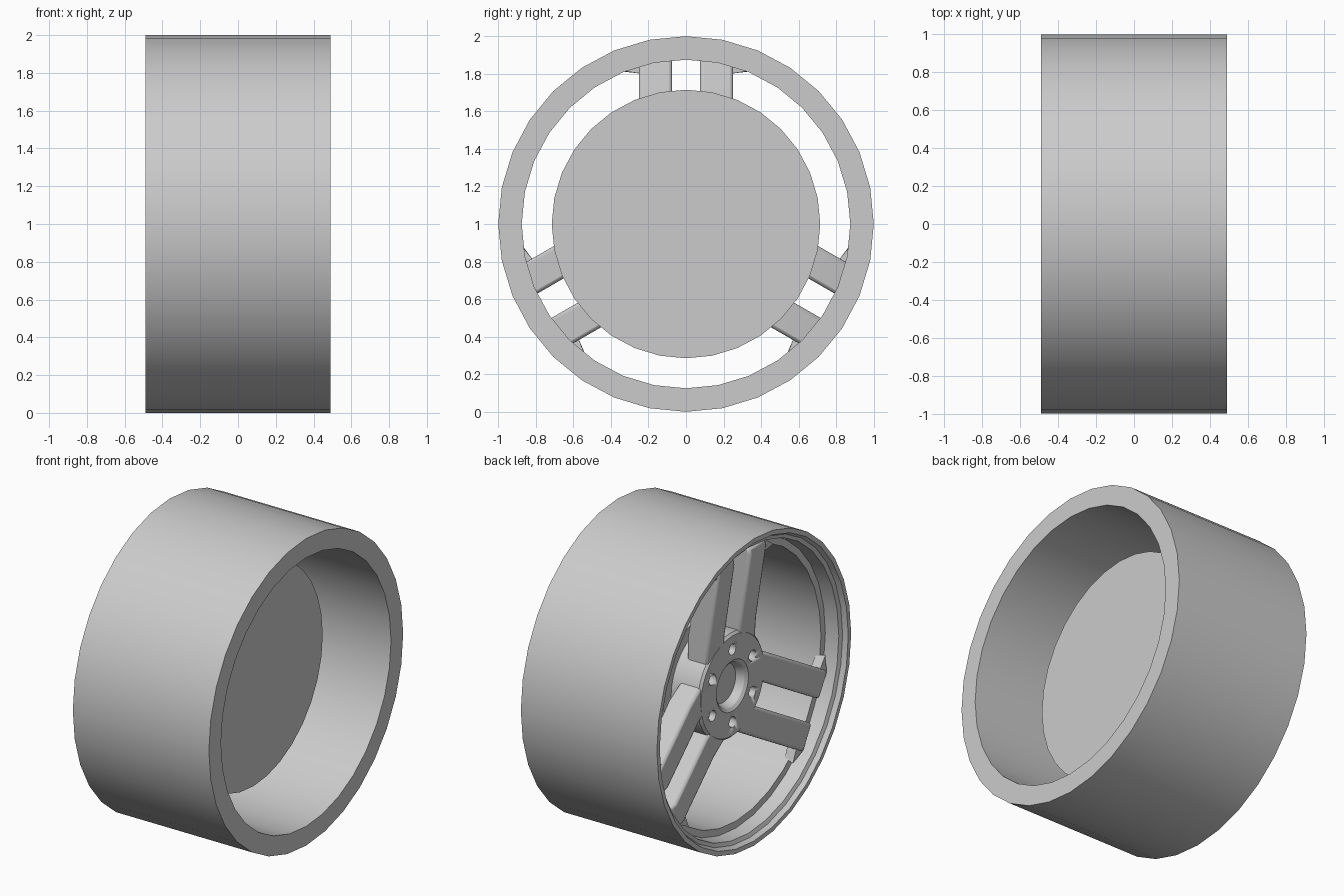
import bpy, bmesh, math
from mathutils import Matrix

if "Cube" in bpy.data.objects:
    bpy.data.objects.remove(bpy.data.objects["Cube"])

SEG = 32
CENTRE = Matrix.Translation((0, 0, 1))

grey = bpy.data.materials.new("grey_metal")
grey.diffuse_color = (0.6, 0.6, 0.6, 1)
grey.use_nodes = True
grey.node_tree.nodes["Principled BSDF"].inputs["Base Color"].default_value = grey.diffuse_color


def finish(bm, name, bevel=0):
    bmesh.ops.remove_doubles(bm, verts=bm.verts, dist=1e-5)
    bmesh.ops.recalc_face_normals(bm, faces=bm.faces)
    bmesh.ops.transform(bm, matrix=CENTRE, verts=bm.verts)
    me = bpy.data.meshes.new(name)
    bm.to_mesh(me)
    bm.free()
    me.materials.append(grey)
    ob = bpy.data.objects.new(name, me)
    bpy.context.collection.objects.link(ob)
    bpy.ops.object.select_all(action='DESELECT')
    ob.select_set(True)
    bpy.context.view_layer.objects.active = ob
    bpy.ops.object.shade_smooth_by_angle(angle=math.radians(30))
    if bevel:
        b = ob.modifiers.new("soft_edges", 'BEVEL')
        b.width, b.segments, b.limit_method = bevel, 2, 'ANGLE'
    return ob


def lathe(name, prof, closed=False):
    """Spin an (x, radius) profile around the x axis."""
    bm = bmesh.new()
    rings = []
    for x, r in prof:
        if r == 0:
            rings.append([bm.verts.new((x, 0, 0))] * SEG)
        else:
            rings.append([bm.verts.new((x, r * math.sin(2 * math.pi * i / SEG),
                                        r * math.cos(2 * math.pi * i / SEG))) for i in range(SEG)])
    n = len(rings)
    for k in range(n if closed else n - 1):
        a, b = rings[k], rings[(k + 1) % n]
        for i in range(SEG):
            j = (i + 1) % SEG
            quad = list(dict.fromkeys((a[i], a[j], b[j], b[i])))
            if len(quad) > 2:
                bm.faces.new(quad)
    return finish(bm, name)


def prism(name, low, high, angle, bevel=0):
    """Join two matching outlines of (x, sideways, outward) points, turned about x."""
    bm = bmesh.new()
    a = [bm.verts.new(p) for p in low]
    b = [bm.verts.new(p) for p in high]
    bm.faces.new(a)
    bm.faces.new(b)
    for i in range(len(a)):
        j = (i + 1) % len(a)
        bm.faces.new((a[i], a[j], b[j], b[i]))
    bmesh.ops.transform(bm, matrix=Matrix.Rotation(angle, 4, 'X'), verts=bm.verts)
    return finish(bm, name, bevel)


# Barrel: outer wall, stepped lip on the spoke side, plain bore on the other
lathe("rim_barrel", [(0.49, 1), (-0.49, 1), (-0.49, 0.97), (-0.46, 0.955), (-0.45, 0.93),
                     (-0.36, 0.92), (-0.36, 0.875), (0.49, 0.875)], closed=True)

# Brake disc with its raised bell
lathe("brake_disc", [(0.11, 0), (0.11, 0.715), (0.05, 0.715), (0.05, 0.42),
                     (-0.13, 0.42), (-0.13, 0)])

# Hub with a recessed middle
hub = lathe("hub", [(-0.27, 0), (-0.27, 0.125), (-0.32, 0.145), (-0.335, 0.165), (-0.335, 0.325),
                    (-0.32, 0.34), (-0.12, 0.34), (-0.12, 0)])

# Six bolt holes in the hub
bm = bmesh.new()
for k in range(6):
    t = k * math.pi / 3
    m = (Matrix.Translation((-0.33, 0.237 * math.sin(t), 0.237 * math.cos(t)))
         @ Matrix.Rotation(math.pi / 2, 4, 'Y'))
    bmesh.ops.create_cone(bm, cap_ends=True, segments=16, radius1=0.035, radius2=0.035,
                          depth=0.14, matrix=m)
cutter = finish(bm, "bolt_hole_cutter")
cutter.hide_render = True
cutter.hide_viewport = True
cut = hub.modifiers.new("bolt_holes", 'BOOLEAN')
cut.operation, cut.solver, cut.object = 'DIFFERENCE', 'EXACT', cutter

# Three pairs of parallel spokes, each with a small wedge against the rim
side = [(-0.328, 0.2), (-0.338, 0.36), (-0.41, 0.84), (-0.40, 0.885),
        (-0.27, 0.885), (-0.18, 0.36), (-0.18, 0.2)]
for k in range(3):
    ang = k * 2 * math.pi / 3
    for s in (-1, 1):
        prism("spoke", [(x, s * 0.075, u) for x, u in side],
              [(x, s * 0.25, u) for x, u in side], ang, 0.018)
        tri = [(0.235, 0.80), (0.335, 0.812), (0.235, 0.885)]
        prism("spoke_wedge", [(-0.395, s * v, u) for v, u in tri],
              [(-0.33, s * (0.235 + (v - 0.235) * 0.8), u) for v, u in tri], ang)
